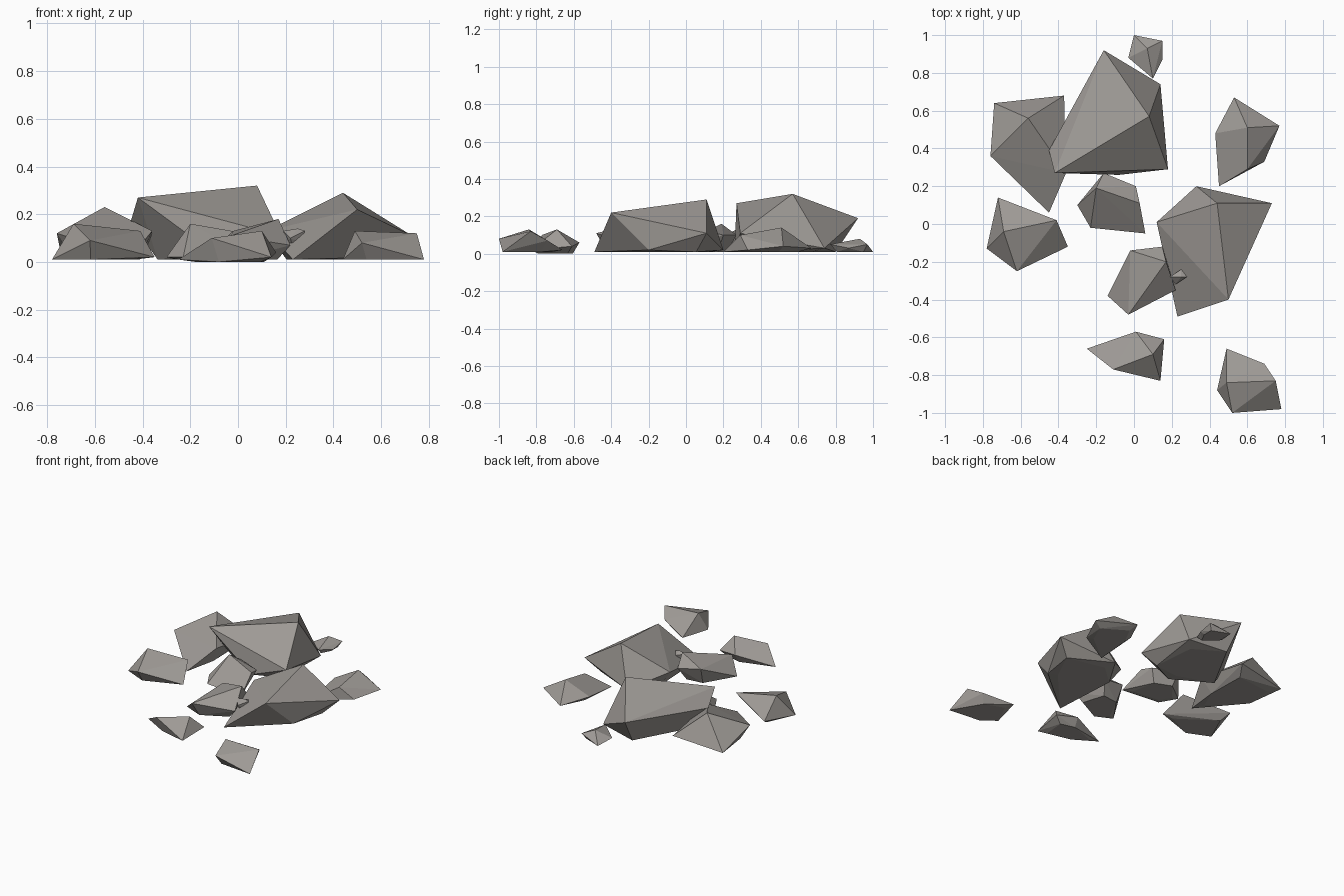
import bpy
import bmesh
from mathutils import Vector

default_cube = bpy.data.objects.get("Cube")
if default_cube:
    bpy.data.objects.remove(default_cube, do_unlink=True)


def make_material(name, colour):
    material = bpy.data.materials.new(name)
    material.use_nodes = True
    material.diffuse_color = colour
    shader = next(node for node in material.node_tree.nodes
                  if node.type == "BSDF_PRINCIPLED")
    shader.inputs["Base Color"].default_value = colour
    shader.inputs["Roughness"].default_value = 1
    return material


stone = make_material("warm grey stone", (.34, .32, .3, 1))


def add_rock(name, rim, crest, underside=.01, taper=.7):
    """Chiselled stone: hull of a rim, raised crest corners and a tapered underside."""
    rim = [Vector(corner) for corner in rim]
    crest = [Vector(corner) for corner in crest]
    middle = sum(rim, Vector()) / len(rim)

    # The underside is the rim drawn in towards the middle and set on the ground
    base = [middle.lerp(corner, taper) for corner in rim]
    for corner in base:
        corner.z = underside

    shape = bmesh.new()
    for corner in rim + crest + base:
        shape.verts.new(corner)
    hull = bmesh.ops.convex_hull(shape, input=shape.verts)
    loose = {item for item in hull["geom_interior"] + hull["geom_unused"]
             if isinstance(item, bmesh.types.BMVert)}
    bmesh.ops.delete(shape, geom=list(loose), context="VERTS")
    bmesh.ops.recalc_face_normals(shape, faces=shape.faces)

    # Flat facets, one plain stone colour
    mesh = bpy.data.meshes.new(name)
    shape.to_mesh(mesh)
    shape.free()
    mesh.materials.append(stone)
    rock = bpy.data.objects.new(name, mesh)
    bpy.context.collection.objects.link(rock)
    return rock


# Three large boulders
add_rock("tall_back_boulder",
         rim=[(-.16, .92, .19), (.14, .74, .03), (.18, .29, .11),
              (-.08, .26, .02), (-.45, .39, .17)],
         crest=[(.08, .57, .32), (-.42, .27, .27)])

add_rock("side_back_boulder",
         rim=[(-.74, .64, .02), (-.37, .68, .06), (-.36, .27, .13),
              (-.45, .06, .02), (-.76, .36, .12)],
         crest=[(-.56, .56, .23)])

add_rock("long_wedge_boulder",
         rim=[(.12, .01, .13), (.33, .2, .02), (.73, .11, .11),
              (.58, -.2, .02), (.23, -.49, .01)],
         crest=[(.44, .11, .29), (.5, -.4, .22)])

# Middle-sized stones
add_rock("outer_side_stone",
         rim=[(-.72, .14, .05), (-.35, -.12, .02),
              (-.62, -.25, .09), (-.78, -.13, .01)],
         crest=[(-.69, -.04, .16), (-.41, .02, .13)])

add_rock("centre_stone",
         rim=[(-.3, .1, .02), (-.16, .27, .1), (.01, .2, .1),
              (.06, -.05, .02), (-.23, -.02, .02)],
         crest=[(-.2, .19, .16), (.03, .11, .12)])

add_rock("inner_front_stone",
         rim=[(-.14, -.38, .02), (-.02, -.14, .13), (.15, -.12, .1),
              (.22, -.35, .07), (-.03, -.48, .11)],
         crest=[(.17, -.2, .18)])

add_rock("outer_back_stone",
         rim=[(.53, .67, .03), (.77, .52, .04), (.69, .33, .02),
              (.45, .2, .01), (.43, .48, .05)],
         crest=[(.6, .51, .14), (.6, .29, .1)])

# Small stones at the edges
add_rock("front_stone",
         rim=[(-.25, -.66, .01), (.01, -.57, .06), (.16, -.61, .04),
              (.14, -.83, .02), (-.11, -.77, .1)],
         crest=[(.1, -.69, .13)], underside=0)

add_rock("front_corner_stone",
         rim=[(.49, -.66, .02), (.69, -.74, .07), (.78, -.98, .01),
              (.52, -1, .08), (.44, -.88, .01)],
         crest=[(.49, -.84, .13), (.75, -.83, .12)])

add_rock("small_back_stone",
         rim=[(0, 1, .01), (.15, .97, .05), (.15, .87, .03),
              (.1, .77, .05), (-.03, .88, .03)],
         crest=[(.07, .93, .08)])

# Pebble caught between two stones
add_rock("pebble",
         rim=[(.19, -.28, .13), (.25, -.24, .12),
              (.28, -.28, .13), (.22, -.32, .1)],
         crest=[(.25, -.28, .14)], underside=.08)
